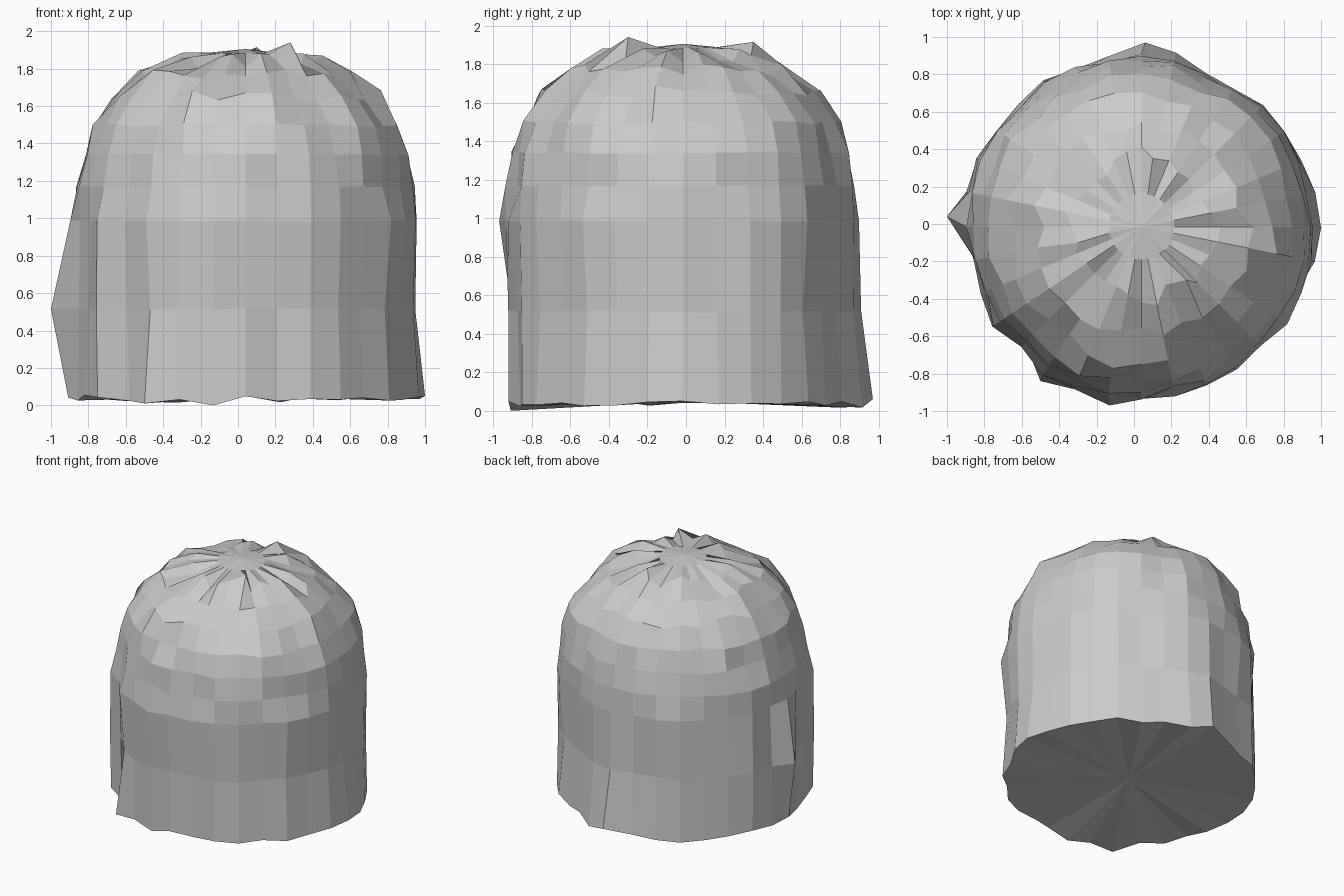
import bpy, bmesh, math, random
from mathutils import Vector

if "Cube" in bpy.data.objects:
    bpy.data.objects.remove(bpy.data.objects["Cube"])

random.seed(11)
SEG = 32
CX, CY = 0.04, -0.015

# plan outline (widest extent seen from above), counter-clockwise
outline = [(1, -.02), (.98, .1), (.92, .3), (.81, .54), (.6, .7), (.38, .84), (.26, .93),
           (.06, .95), (-.2, .89), (-.49, .8), (-.65, .67), (-.88, .35), (-.95, .04),
           (-.87, -.23), (-.83, -.37), (-.8, -.55), (-.6, -.67), (-.5, -.84),
           (-.13, -.97), (.22, -.93), (.5, -.83), (.7, -.69), (.85, -.5), (.95, -.25)]
polar = sorted((math.atan2(y - CY, x - CX) % math.tau, math.hypot(x - CX, y - CY))
               for x, y in outline)
polar = [(polar[-1][0] - math.tau, polar[-1][1])] + polar + [(polar[0][0] + math.tau, polar[0][1])]


def plan_radius(a):
    for (a0, r0), (a1, r1) in zip(polar, polar[1:]):
        if a0 <= a <= a1:
            return r0 + (r1 - r0) * (a - a0) / (a1 - a0)


def side_radius(a, sides):
    """Blend of the right, back, left and front profile radii."""
    t = a / (math.pi / 2)
    i = int(t) % 4
    return sides[i] + (sides[(i + 1) % 4] - sides[i]) * (t - int(t))


# height, radii (right, back, left, front), radial jitter, vertical jitter, plan influence
rings = [(.035, (.94, .93, .93, .89), .02, .02, .7),
         (.515, (.92, .90, .93, .90), .02, .006, .7),
         (.985, (.925, .905, .92, .925), .02, .005, .7),
         (1.168, (.905, .895, .90, .905), .02, .003, .6),
         (1.34, (.88, .86, .845, .885), .022, .006, .5),
         (1.50, (.815, .81, .805, .835), .03, .012, .4),
         (1.655, (.71, .705, .695, .735), .04, .03, .3),
         (1.77, (.56, .54, .54, .585), .045, .03, .1),
         (1.845, (.37, .38, .37, .38), .05, .04, 0),
         (1.885, (.175, .175, .175, .175), .003, .003, 0)]

bm = bmesh.new()
loops = []
for z, sides, jr, jz, follow in rings:
    loop = []
    for i in range(SEG):
        a = math.tau * i / SEG
        r = side_radius(a, sides) * (1 + follow * (plan_radius(a) / .955 - 1))
        r += random.uniform(-jr, jr)
        loop.append(bm.verts.new((CX + r * math.cos(a), CY + r * math.sin(a),
                                  z + random.uniform(-jz, jz))))
    loops.append(loop)

# rough wall and crown
for lo, hi in zip(loops, loops[1:]):
    for i in range(SEG):
        j = (i + 1) % SEG
        bm.faces.new((lo[i], lo[j], hi[j], hi[i]))

# smooth crown cap and underside, each a fan
top = bm.verts.new((CX, CY, 1.905))
base = bm.verts.new((CX, CY, .05))
for i in range(SEG):
    j = (i + 1) % SEG
    bm.faces.new((loops[-1][i], loops[-1][j], top))
    bm.faces.new((loops[0][j], loops[0][i], base))

# individual points that stand out: ring index, position
for ring, p in [(8, (.28, -.30, 1.94)), (8, (.1, .35, 1.915)), (8, (-.3, -.1, 1.885)),
                (1, (-1, .04, .515)), (0, (1, -.02, .05)), (0, (.06, .97, .06)),
                (2, (-.13, -.97, .985)), (0, (-.13, -.91, 0)), (0, (-.5, -.84, .01))]:
    v = min(loops[ring], key=lambda q: (q.co.xy - Vector(p[:2])).length)
    v.co = p

bmesh.ops.recalc_face_normals(bm, faces=bm.faces)
mesh = bpy.data.meshes.new("rough_dome")
bm.to_mesh(mesh)
bm.free()
bpy.context.collection.objects.link(bpy.data.objects.new("rough_dome", mesh))
